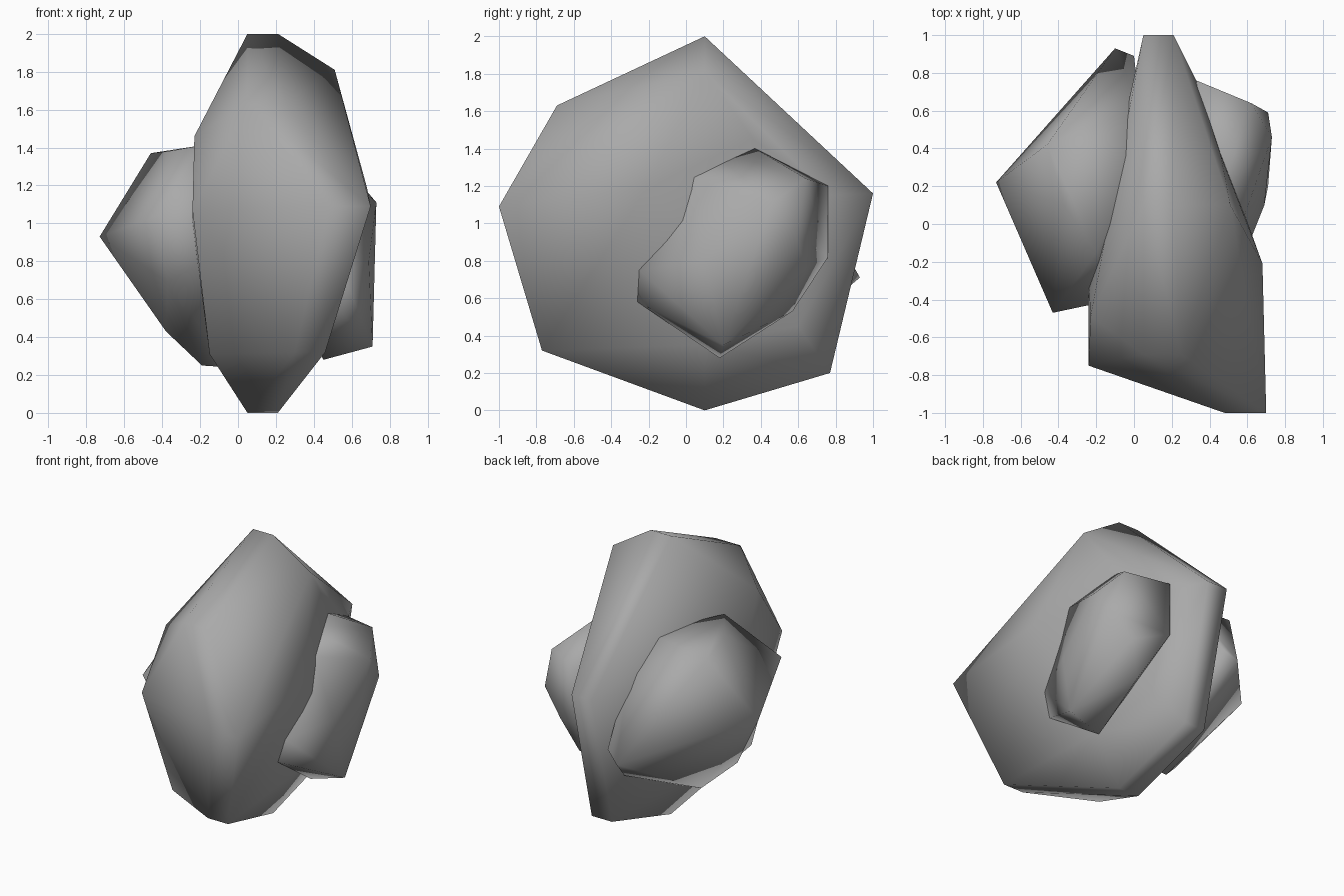
import bpy
import bmesh
import math

default_cube = bpy.data.objects.get("Cube")
if default_cube:
    bpy.data.objects.remove(default_cube, do_unlink=True)

# Plain stone colour
stone = bpy.data.materials.new("stone_grey")
stone.use_nodes = True
stone_colour = (0.4, 0.4, 0.4, 1)
stone.diffuse_color = stone_colour
stone.node_tree.nodes["Principled BSDF"].inputs["Base Color"].default_value = stone_colour


def boulder(name, corners):
    """Wrap a softly shaded convex stone around a few corner points."""
    bm = bmesh.new()
    for corner in corners:
        bm.verts.new(corner)
    hull = bmesh.ops.convex_hull(bm, input=bm.verts)
    loose = {v for v in hull["geom_interior"] if isinstance(v, bmesh.types.BMVert)}
    bmesh.ops.delete(bm, geom=list(loose), context="VERTS")
    bmesh.ops.recalc_face_normals(bm, faces=bm.faces)
    mesh = bpy.data.meshes.new(name)
    bm.to_mesh(mesh)
    bm.free()
    mesh.materials.append(stone)
    obj = bpy.data.objects.new(name, mesh)
    bpy.context.collection.objects.link(obj)
    bpy.ops.object.select_all(action="DESELECT")
    obj.select_set(True)
    bpy.context.view_layer.objects.active = obj
    bpy.ops.object.shade_smooth_by_angle(angle=math.radians(120))


# Rim of the main slab: height profile with the two edge positions across it
rim = [
    (.1, 2, .05, .21), (-.69, 1.63, .05, .25), (-1, 1.09, .48, .7),
    (-.77, .32, .3, .46), (.1, 0, .05, .21), (.77, .2, .05, .21),
    (1, 1.16, .05, .21),
]
rim_corners = [(x, y, z) for y, z, *edges in rim for x in edges]

# Shoulders that swell out of the slab on either side
right_shoulder = [
    (-.23, -.49, 1.46), (-.24, -.75, 1.07), (-.24, -.3, 1), (-.15, -.53, .31),
    (-.06, .1, .3), (0, .76, 1.1),
]
left_shoulder = [
    (.51, .1, 1.81), (.68, -.21, 1.19), (.46, .36, 1.45), (.33, .76, 1.15),
    (.35, .6, .45), (.4, .1, .35),
]
boulder("main_slab", rim_corners + right_shoulder + left_shoulder)

# Boulder on the model's left flank
boulder("left_boulder", [
    (.73, .46, 1.11), (.71, .59, .93), (.62, .64, 1.24), (.33, .76, 1.2),
    (.33, .76, .82), (.55, .64, .76), (.71, .2, .35), (.45, .18, .28),
    (.45, .57, .53), (.45, .12, 1.4), (.46, .37, 1.4), (.58, .03, 1.25),
    (.5, -.26, .58), (.55, -.25, .75), (.69, .1, .8), (.3, .1, .6),
])

# Boulder on the model's right flank
boulder("right_boulder", [
    (-.73, .22, .93), (-.43, -.47, 1.04), (-.1, .93, .71), (0, .89, .78),
    (-.46, .42, 1.37), (-.37, .1, 1.38), (-.2, -.15, 1.41), (.05, .35, 1.4),
    (-.67, .09, .95), (.03, .62, 1.2), (-.38, -.04, .43), (-.37, -.3, .69),
    (-.19, .1, .25), (-.04, .12, .24), (0, .7, .52), (-.1, -.4, .85),
])
